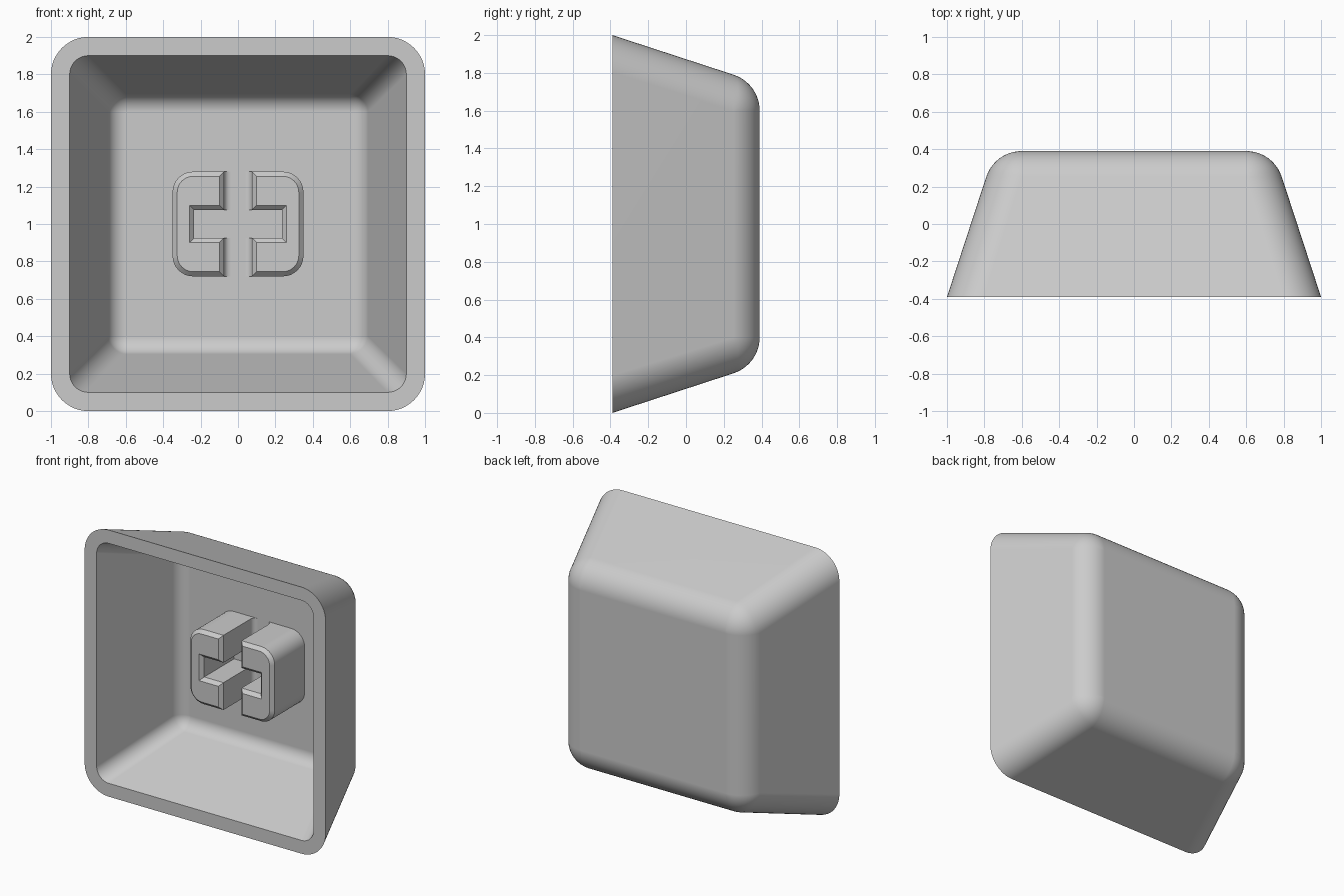
import bpy, bmesh, math

cube = bpy.data.objects.get("Cube")
if cube:
    bpy.data.objects.remove(cube, do_unlink=True)

grey = bpy.data.materials.new("light_grey_plastic")
grey.use_nodes = True
colour = (0.6, 0.6, 0.6, 1)
grey.diffuse_color = colour
grey.node_tree.nodes["Principled BSDF"].inputs["Base Color"].default_value = colour

MID = 1.0      # height of the centre
OPEN, BACK = -0.39, 0.39
FLOOR = 0.29   # inner face behind the stem
WALL = 0.1
CORNER = 0.6   # centre of the back corner rounding
ROUND = 0.2
SLOPE = math.atan(0.327)


def finish(bm, name):
    bmesh.ops.remove_doubles(bm, verts=bm.verts, dist=1e-4)
    bmesh.ops.recalc_face_normals(bm, faces=bm.faces)
    mesh = bpy.data.meshes.new(name)
    bm.to_mesh(mesh)
    bm.free()
    mesh.materials.append(grey)
    obj = bpy.data.objects.new(name, mesh)
    bpy.context.collection.objects.link(obj)
    bpy.ops.object.select_all(action='DESELECT')
    obj.select_set(True)
    bpy.context.view_layer.objects.active = obj
    bpy.ops.object.shade_smooth_by_angle(angle=math.radians(30))
    mod = obj.modifiers.new("flat_shading", 'WEIGHTED_NORMAL')
    mod.keep_sharp = True
    return obj


def arc(cx, cz, r, start, steps=8):
    """Quarter circle as a list of (x, z) points."""
    angles = [start + math.pi / 2 * i / steps for i in range(steps + 1)]
    return [(cx + r * math.cos(a), cz + r * math.sin(a)) for a in angles]


def ring(bm, centre, r, y):
    """Rounded square of vertices at depth y."""
    points = []
    for q, (sx, sz) in enumerate(((1, 1), (-1, 1), (-1, -1), (1, -1))):
        points += arc(sx * centre, sz * centre, r, q * math.pi / 2, 12)
    return [bm.verts.new((x, y, MID + z)) for x, z in points]


def fillet(r, steps=10):
    """Sections (corner centre, radius, depth) from the wall to the back."""
    sections = []
    for i in range(steps + 1):
        a = SLOPE + (math.pi / 2 - SLOPE) * i / steps
        sections.append((CORNER, r * math.cos(a), BACK - ROUND + r * math.sin(a)))
    return sections


# Hollow tapered cap: inner floor, inner walls, rim, outer walls, back
bm = bmesh.new()
sections = fillet(ROUND - WALL)[::-1]
sections += [(0.8, 0.1, OPEN), (0.8, 0.2, OPEN)]
sections += fillet(ROUND)
rings = [ring(bm, *s) for s in sections]
for a, b in zip(rings, rings[1:]):
    for i in range(len(a)):
        j = (i + 1) % len(a)
        bm.faces.new((a[i], a[j], b[j], b[i]))
bm.faces.new(rings[0])
bm.faces.new(rings[-1])
finish(bm, "cap_shell")

# Stem: two C-shaped posts that leave a cross-shaped socket
STEM_FRONT = -0.09
SLOT, SOCKET = 0.075, 0.235
W, H, R = 0.35, 0.28, 0.11
outline = [(SLOT, -H)] + arc(W - R, R - H, R, -math.pi / 2)
outline += arc(W - R, H - R, R, 0) + [(SLOT, H)]
outline += [(SLOT, SLOT), (SOCKET, SLOT), (SOCKET, -SLOT), (SLOT, -SLOT)]

for side, name in ((1, "left"), (-1, "right")):
    bm = bmesh.new()
    front = bm.faces.new([bm.verts.new((side * x, FLOOR + 0.01, MID + z))
                          for x, z in outline])
    top = bmesh.ops.extrude_face_region(bm, geom=[front])["geom"]
    moved = [v for v in top if isinstance(v, bmesh.types.BMVert)]
    for v in moved:
        v.co.y = STEM_FRONT
    edges = [e for e in top if isinstance(e, bmesh.types.BMEdge)]
    bmesh.ops.recalc_face_normals(bm, faces=bm.faces)
    bmesh.ops.bevel(bm, geom=edges, offset=0.025, offset_type='OFFSET',
                    segments=1, affect='EDGES', clamp_overlap=False)
    finish(bm, "stem_post_" + name)

    # Small concave fillets where the slot walls meet the floor
    for level, word in ((1, "upper"), (-1, "lower")):
        bm = bmesh.new()
        f = 0.035
        curve = arc(SLOT - f, FLOOR - f, f, 0, 6)
        profile = curve + [(SLOT, FLOOR + 0.005)]
        ends = [[bm.verts.new((side * x, y, MID + level * z)) for x, y in profile]
                for z in (SLOT, H)]
        for i in range(len(profile)):
            j = (i + 1) % len(profile)
            bm.faces.new((ends[0][i], ends[0][j], ends[1][j], ends[1][i]))
        for end in ends:
            bm.faces.new(end)
        finish(bm, "slot_fillet_" + word + "_" + name)
